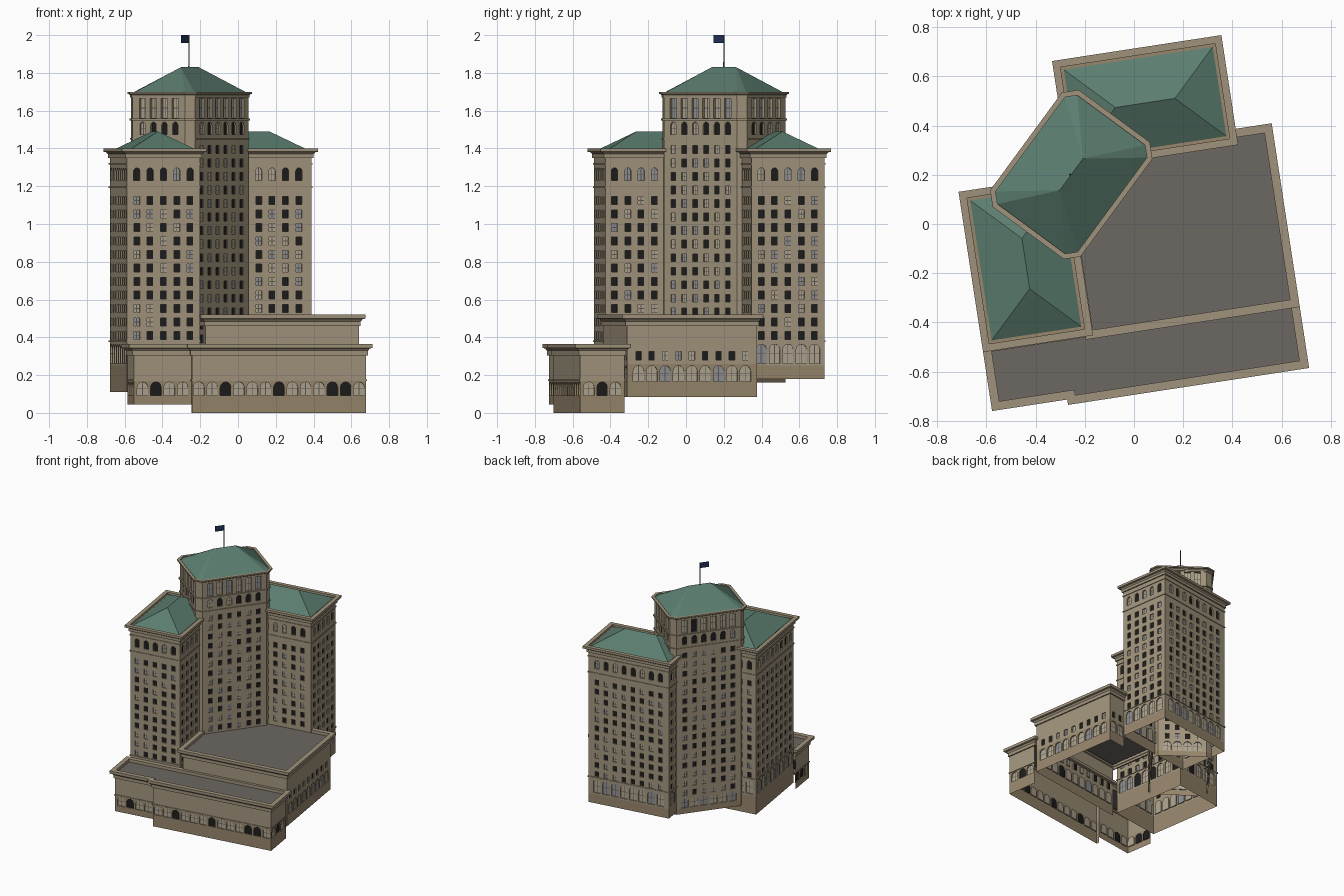
import bpy, bmesh, math, random
from mathutils import Vector

if "Cube" in bpy.data.objects:
    bpy.data.objects.remove(bpy.data.objects["Cube"])

random.seed(4)
THETA = math.radians(8.7)      # whole block is turned slightly
PITCH = 0.0715                 # bay width and storey height

def mat(name, r, g, b):
    m = bpy.data.materials.new(name)
    m.diffuse_color = (r, g, b, 1)
    m.use_nodes = True
    m.node_tree.nodes["Principled BSDF"].inputs["Base Color"].default_value = m.diffuse_color
    return m

WALL, BASE, DARK, CREAM, BLUE, FRAME, GREEN, DECK, TRIM, NAVY = range(10)
MATS = [mat("wall_stone", .36, .30, .205), mat("base_stone", .31, .24, .15),
        mat("dark_glass", .012, .012, .012), mat("blind", .42, .37, .28),
        mat("pale_glass", .27, .28, .29), mat("frame", .10, .09, .075),
        mat("green_roof", .105, .205, .16), mat("grey_deck", .15, .14, .125),
        mat("trim_stone", .35, .29, .20), mat("navy", .015, .03, .10)]

def finish(name, bm, loc=(0, 0, 0), rot=THETA):
    me = bpy.data.meshes.new(name)
    bm.to_mesh(me)
    bm.free()
    for m in MATS:
        me.materials.append(m)
    ob = bpy.data.objects.new(name, me)
    ob.location, ob.rotation_euler.z = loc, rot
    bpy.context.collection.objects.link(ob)
    return ob

def face(bm, pts, m):
    f = bm.faces.new([bm.verts.new(p) for p in pts])
    f.material_index = m

def facade(bm, a, b, rows):
    """Wall from a to b (outside on the right) with recessed windows."""
    a, b = Vector(a), Vector(b)
    L = (b - a).length
    d = (b - a) / L
    inw = Vector((-d.y, d.x))
    n = int((L + .005) / PITCH)
    m0 = (L - n * PITCH) / 2

    def P(u, z, dep=0):
        q = a + d * u + inw * dep
        return (q.x, q.y, z)

    def rect(u0, u1, z0, z1, m, dep=0):
        if u1 - u0 > 1e-4:
            face(bm, [P(u0, z0, dep), P(u1, z0, dep), P(u1, z1, dep), P(u0, z1, dep)], m)

    for z0, z1, m, win in rows:
        if not win or n == 0:
            rect(0, L, z0, z1, m)
            continue
        w0, w1, w, arch, dep = win
        rect(0, m0, z0, z1, m)
        rect(L - m0, L, z0, z1, m)
        for i in range(n):
            ua = m0 + i * PITCH
            ub, c = ua + PITCH, ua + PITCH / 2
            l, r = c - w / 2, c + w / 2
            sp = w1 - w / 2 if arch else w1
            rect(ua, ub, z0, w0, m)
            rect(ua, l, w0, sp, m)
            rect(r, ub, w0, sp, m)
            top = [(l, sp), (r, sp)]
            if arch:
                top = [(c - w / 2 * math.cos(t * math.pi / 6),
                        sp + w / 2 * math.sin(t * math.pi / 6)) for t in range(7)]
            face(bm, [P(ua, sp)] + [P(*t) for t in top] + [P(ub, sp), P(ub, z1), P(ua, z1)], m)
            hole = [(l, w0), (r, w0)] + top[::-1]
            for p, q in zip(hole, hole[1:] + hole[:1]):
                face(bm, [P(*p), P(*p, dep), P(*q, dep), P(*q)], m)
            glass = random.choice([CREAM, CREAM, CREAM, CREAM, BLUE, DARK] if w > .04
                                  else [DARK, DARK, DARK, BLUE, CREAM])
            face(bm, [P(*p, dep) for p in hole], glass)
            if glass != DARK:      # window bars
                rect(c - .002, c + .002, w0, w1, FRAME, dep - .001)
                zb = w0 + (w1 - w0) * .5
                rect(l, r, zb - .002, zb + .002, FRAME, dep - .001)

def offset(pts, o):
    out, n = [], len(pts)
    for i in range(n):
        p, q, r = (Vector(pts[j % n]) for j in (i - 1, i, i + 1))
        e, f = (q - p).normalized(), (r - q).normalized()
        n1, n2 = Vector((e.y, -e.x)), Vector((f.y, -f.x))
        k = (n1 + n2) / (1 + n1.dot(n2))
        out.append(q + k * o)
    return out

def ring(bm, pts, prof, m=TRIM):
    """Moulding: (offset, z) profile carried round a footprint."""
    for (o0, z0), (o1, z1) in zip(prof, prof[1:]):
        A, B = offset(pts, o0), offset(pts, o1)
        for i in range(len(pts)):
            j = (i + 1) % len(pts)
            face(bm, [(*A[i], z0), (*A[j], z0), (*B[j], z1), (*B[i], z1)], m)

def band(bm, pts, z, h=.012, o=.006):
    ring(bm, pts, [(0, z), (o, z), (o, z + h), (0, z + h)])

def cornice(bm, pts, top, o=.03, drop=.06, inner=-.005, sink=.025):
    ring(bm, pts, [(0, top - drop), (.3 * o, top - drop), (.3 * o, top - .6 * drop),
                   (.6 * o, top - .4 * drop), (o, top - .35 * drop), (o, top),
                   (inner, top), (inner, top - sink)])

def floors(z, n):
    return [(z + k * PITCH, z + (k + 1) * PITCH, WALL,
             (z + k * PITCH + .014, z + k * PITCH + .056, .032, False, .008)) for k in range(n)]

def edges(pts):
    return list(zip(pts, pts[1:] + pts[:1]))

def box(u0, u1, v0, v1):
    return [(u0, v0), (u1, v0), (u1, v1), (u0, v1)]

# two wings with hipped roofs
def wing(name, u0, u1, v0, v1, bottom):
    pts = box(u0, u1, v0, v1)
    rows = [(bottom, .25, BASE, None), (.25, .374, WALL, (.262, .364, .056, True, .008))]
    rows += floors(.374, 11)
    rows += [(1.1605, 1.215, WALL, None), (1.215, 1.31, WALL, (1.23, 1.297, .034, True, .01)),
             (1.31, 1.385, WALL, None)]
    bm = bmesh.new()
    for a, b in edges(pts):
        facade(bm, a, b, rows)
    for z in (.376, 1.19, 1.315):
        band(bm, pts, z, .008, .005)
    cornice(bm, pts, 1.40, drop=.05, inner=-.0, sink=.015)
    ring(bm, pts, [(0, 1.385), (-.012, 1.385)], BASE)
    finish(name, bm)
    bm = bmesh.new()
    e = [(*p, 1.39) for p in offset(pts, -.012)]
    h = min(u1 - u0, v1 - v0) / 2
    if u1 - u0 > v1 - v0:
        r0, r1 = (u0 + h, (v0 + v1) / 2, 1.49), (u1 - h, (v0 + v1) / 2, 1.49)
        fs = [[e[0], e[1], r1, r0], [e[1], e[2], r1], [e[2], e[3], r0, r1], [e[3], e[0], r0]]
    else:
        r0, r1 = ((u0 + u1) / 2, v0 + h, 1.49), ((u0 + u1) / 2, v1 - h, 1.49)
        fs = [[e[0], e[1], r0], [e[1], e[2], r1, r0], [e[2], e[3], r1], [e[3], e[0], r0, r1]]
    for f in fs:
        face(bm, f, GREEN)
    finish(name + "_roof", bm)

wing("left_wing", -.655, -.263, -.392, .207, .11)
wing("back_wing", -.199, .437, .284, .675, .18)

# central tower, set diagonally, with clipped corners
X, Y, C = .277, .21, .038
tower = [(-X + C, -Y), (X - C, -Y), (X, -Y + C), (X, Y - C),
         (X - C, Y), (-X + C, Y), (-X, Y - C), (-X, -Y + C)]
T_LOC, T_ROT = (-.255, .201, 0), THETA + math.pi / 4
rows = [(.16, .2, BASE, None), (.2, .286, WALL, (.205, .28, .056, True, .008))]
rows += floors(.286, 16)
rows += [(1.43, 1.465, WALL, None), (1.465, 1.55, WALL, (1.475, 1.54, .036, True, .01)),
         (1.55, 1.68, WALL, (1.562, 1.665, .042, False, .015))]
bm = bmesh.new()
for a, b in edges(tower):
    facade(bm, a, b, rows)
band(bm, tower, 1.447, .008)
band(bm, tower, 1.548, .01, .008)
cornice(bm, tower, 1.70, o=.018, drop=.03, inner=-.003, sink=.01)
finish("tower", bm, T_LOC, T_ROT)

bm = bmesh.new()
e = [(*p, 1.692) for p in offset(tower, -.002)]
r0, r1 = (-.08, 0, 1.83), (.08, 0, 1.83)
for f in ([e[0], e[1], r1, r0], [e[1], e[2], r1], [e[2], e[3], r1], [e[3], e[4], r1],
          [e[4], e[5], r0, r1], [e[5], e[6], r0], [e[6], e[7], r0], [e[7], e[0], r0]):
    face(bm, f, GREEN)
finish("tower_roof", bm, T_LOC, T_ROT)

# upper podium
pts = box(-.235, .585, -.405, .29)
rows = [(.085, .15, BASE, None), (.15, .26, BASE, (.165, .25, .058, True, .008)),
        (.26, .335, WALL, (.28, .326, .03, False, .008)), (.335, .47, WALL, None)]
bm = bmesh.new()
facade(bm, pts[0], pts[1], rows)
facade(bm, pts[1], pts[2], rows)
facade(bm, pts[2], (.437, .29), rows)
cornice(bm, pts, .52)
face(bm, [(*p, .497) for p in offset(pts, -.005)], DECK)
finish("upper_podium", bm)

# lower front podium, stepped in plan and at its foot
pts = [(-.655, -.634), (-.346, -.634), (-.346, -.656), (.585, -.656), (.585, -.42), (-.655, -.42)]
def low_rows(bottom):
    return [(bottom, .08, BASE, None), (.08, .175, BASE, (.092, .164, .058, True, .008)),
            (.175, .32, WALL, None)]
bm = bmesh.new()
for i, foot in ((0, .045), (1, 0), (2, 0), (3, 0), (5, .045)):
    facade(bm, pts[i], pts[(i + 1) % 6], low_rows(foot))
band(bm, pts, .168, .008, .005)
cornice(bm, pts, .365)
face(bm, [(*p, .342) for p in offset(pts, -.005)], DECK)
finish("lower_podium", bm)

# flagpole and flag
bm = bmesh.new()
bmesh.ops.create_cone(bm, cap_ends=True, segments=6, radius1=.004, radius2=.003, depth=.18)
for f in bm.faces:
    f.material_index = FRAME
finish("flagpole", bm, (-.26, .201, 1.91), 0)
bm = bmesh.new()
face(bm, [(-.262, .2, 1.957), (-.302, .146, 1.957), (-.302, .146, 2.0), (-.262, .2, 2.0)], NAVY)
finish("flag", bm, rot=0)
